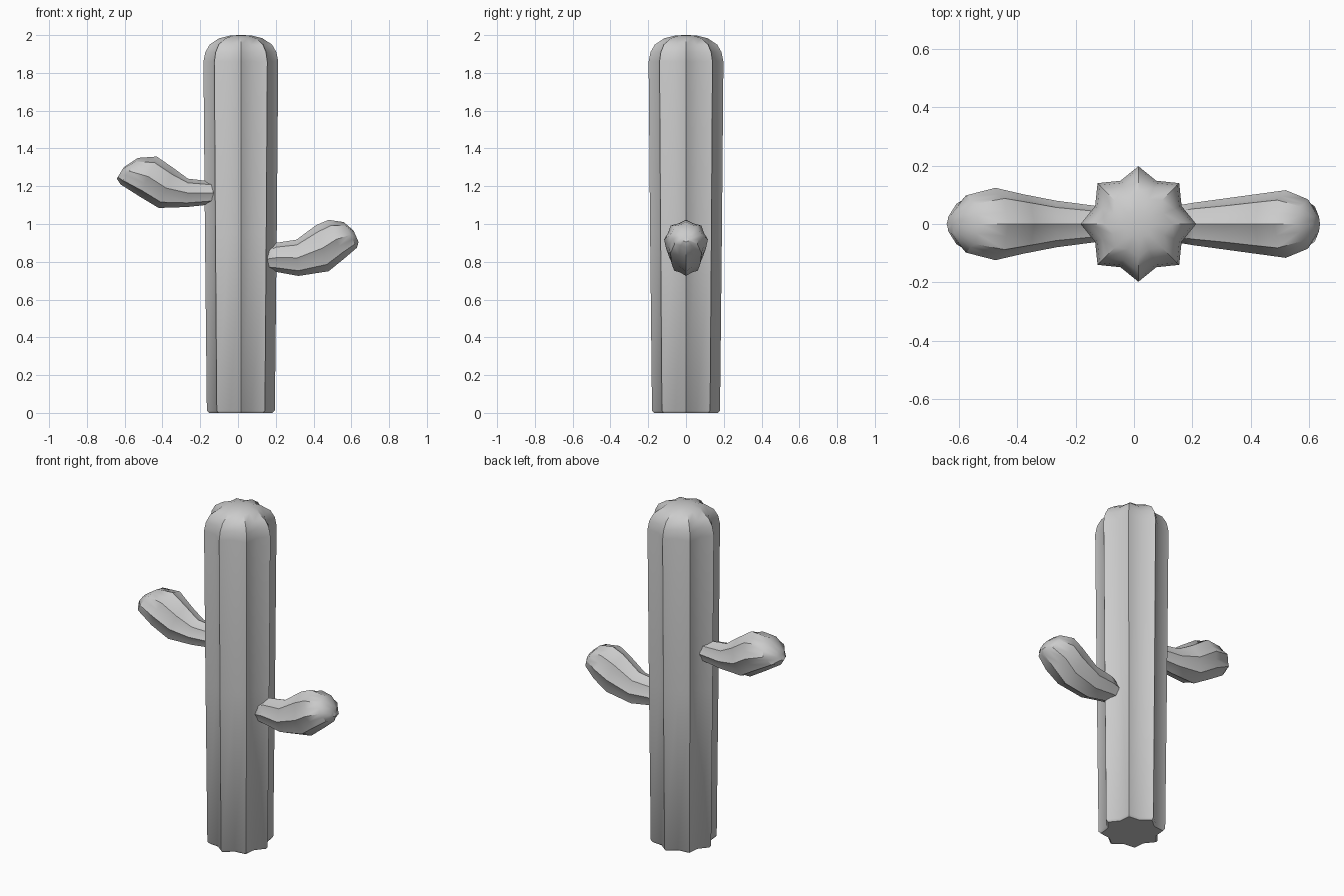
import bpy, bmesh, math
from mathutils import Vector

if "Cube" in bpy.data.objects:
    bpy.data.objects.remove(bpy.data.objects["Cube"])

RIBS = 8


def ribbed_loft(name, rings, valley):
    """Loft star-shaped rings, each given as (centre, axis_a, axis_b)."""
    bm = bmesh.new()
    n = RIBS * 2
    loops = []
    for c, a, b in rings:
        loop = []
        for i in range(n):
            t = 2 * math.pi * i / n
            k = valley if i % 2 else 1.0
            loop.append(bm.verts.new(c + k * (math.cos(t) * a + math.sin(t) * b)))
        loops.append(loop)
    for lo, hi in zip(loops, loops[1:]):
        for i in range(n):
            j = (i + 1) % n
            bm.faces.new((lo[i], lo[j], hi[j], hi[i]))
    # close both ends with fans
    for loop, ring in ((loops[0], rings[0]), (loops[-1], rings[-1])):
        mid = bm.verts.new(ring[0])
        for i in range(n):
            bm.faces.new((loop[i], loop[(i + 1) % n], mid))
    bmesh.ops.recalc_face_normals(bm, faces=bm.faces)
    me = bpy.data.meshes.new(name)
    bm.to_mesh(me)
    bm.free()
    ob = bpy.data.objects.new(name, me)
    bpy.context.collection.objects.link(ob)
    bpy.ops.object.select_all(action='DESELECT')
    ob.select_set(True)
    bpy.context.view_layer.objects.active = ob
    bpy.ops.object.shade_smooth_by_angle(angle=math.radians(42))
    return ob


def arm(name, sections):
    """Each section: bottom x, z, top x, z, half width in y."""
    rings = []
    for bx, bz, tx, tz, w in sections:
        lo, hi = Vector((bx, 0, bz)), Vector((tx, 0, tz))
        rings.append(((lo + hi) / 2, (hi - lo) / 2, Vector((0, w, 0))))
    return ribbed_loft(name, rings, 0.88)


# Trunk: radius, height
profile = [(0.168, 0), (0.18, 0.012), (0.19, 0.95), (0.198, 1.86),
           (0.188, 1.91), (0.165, 1.95), (0.115, 1.983), (0.055, 1.998)]
ribbed_loft("trunk", [(Vector((0.015, 0, z)), Vector((r, 0, 0)), Vector((0, r, 0)))
                      for r, z in profile] + [(Vector((0.015, 0, 2.0)), Vector((0.01, 0, 0)), Vector((0, 0.01, 0)))],
            0.81)

# Lower arm on the right
arm("right_arm", [
    (0.140, 0.785, 0.140, 0.845, 0.040),
    (0.155, 0.755, 0.160, 0.875, 0.065),
    (0.210, 0.745, 0.200, 0.900, 0.073),
    (0.320, 0.725, 0.310, 0.917, 0.088),
    (0.480, 0.750, 0.415, 0.995, 0.106),
    (0.560, 0.815, 0.480, 1.022, 0.116),
    (0.630, 0.875, 0.560, 1.010, 0.085),
    (0.638, 0.905, 0.612, 0.965, 0.035)])

# Upper arm on the left
arm("left_arm", [
    (-0.115, 1.130, -0.115, 1.190, 0.040),
    (-0.127, 1.105, -0.135, 1.225, 0.062),
    (-0.270, 1.090, -0.265, 1.240, 0.080),
    (-0.420, 1.085, -0.340, 1.295, 0.102),
    (-0.520, 1.145, -0.430, 1.357, 0.124),
    (-0.622, 1.210, -0.530, 1.350, 0.098),
    (-0.642, 1.240, -0.605, 1.300, 0.035)])
